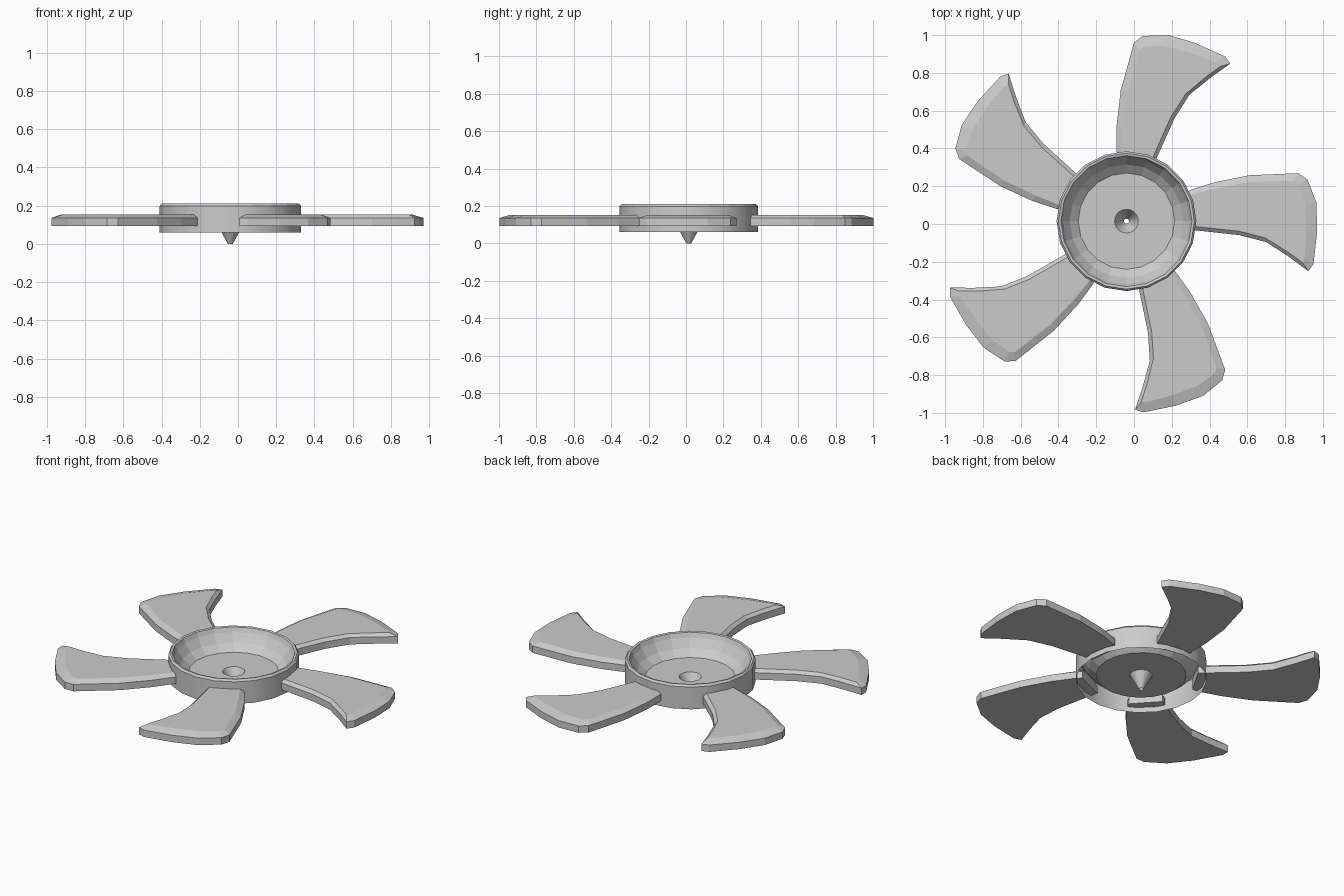
import bpy, math
from mathutils import Matrix, Vector

if "Cube" in bpy.data.objects:
    bpy.data.objects.remove(bpy.data.objects["Cube"])

CENTRE = Vector((-0.04, 0.015, 0.0))
SIDES = 20


def make_object(name, verts, faces):
    mesh = bpy.data.meshes.new(name)
    mesh.from_pydata(verts, [], faces)
    mesh.update()
    obj = bpy.data.objects.new(name, mesh)
    obj.location = CENTRE
    bpy.context.collection.objects.link(obj)
    return obj


# Hub: thin turned shell with outer wall, rim, bowl, floor and hollow spike
profile = [(0.37, 0.06), (0.37, 0.198), (0.36, 0.21), (0.347, 0.207),
           (0.335, 0.18), (0.30, 0.13), (0.255, 0.092), (0.063, 0.092),
           (0.013, 0.0)]
verts, faces = [], []
for r, z in profile:
    for k in range(SIDES):
        a = 2 * math.pi * k / SIDES
        verts.append((r * math.cos(a), r * math.sin(a), z))
for i in range(len(profile) - 1):
    for k in range(SIDES):
        n = (k + 1) % SIDES
        lo, hi = i * SIDES, (i + 1) * SIDES
        faces.append((lo + k, lo + n, hi + n, hi + k))
hub = make_object("hub", verts, faces)
for poly in hub.data.polygons:
    ring = poly.index // SIDES
    poly.use_smooth = ring in (0, 7)

# Blade: swept outline with a sloped edge up to a smaller top face
outline = [(0.30, 0.145), (0.34, 0.166), (0.466, 0.206), (0.65, 0.243),
           (0.91, 0.254), (0.958, 0.222), (1.005, 0.10), (1.01, -0.053),
           (0.99, -0.228), (0.963, -0.265), (0.862, -0.19),
           (0.741, -0.111), (0.598, -0.074), (0.36, -0.048), (0.32, -0.045)]
top = [(0.30, 0.125), (0.34, 0.140), (0.466, 0.172), (0.65, 0.207),
       (0.885, 0.214), (0.91, 0.195), (0.945, 0.09), (0.952, -0.05),
       (0.945, -0.19), (0.935, -0.222), (0.855, -0.163),
       (0.735, -0.089), (0.595, -0.053), (0.36, -0.028), (0.32, -0.026)]
# Reversed so that the outline runs counter-clockwise seen from above
outline.reverse()
top.reverse()
count = len(outline)
layers = [(outline, 0.093), (outline, 0.136), (top, 0.153)]
blade_verts = [Vector((x, y, z)) for pts, z in layers for x, y in pts]
blade_faces = [tuple(range(count))[::-1], tuple(range(2 * count, 3 * count))]
for i in range(2):
    for k in range(count):
        n = (k + 1) % count
        blade_faces.append((i * count + k, i * count + n,
                            (i + 1) * count + n, (i + 1) * count + k))

# Five equal blades around the hub
for b in range(5):
    turn = Matrix.Rotation(math.radians(72 * b), 3, 'Z')
    make_object(f"blade_{b + 1}", [turn @ v for v in blade_verts], blade_faces)
